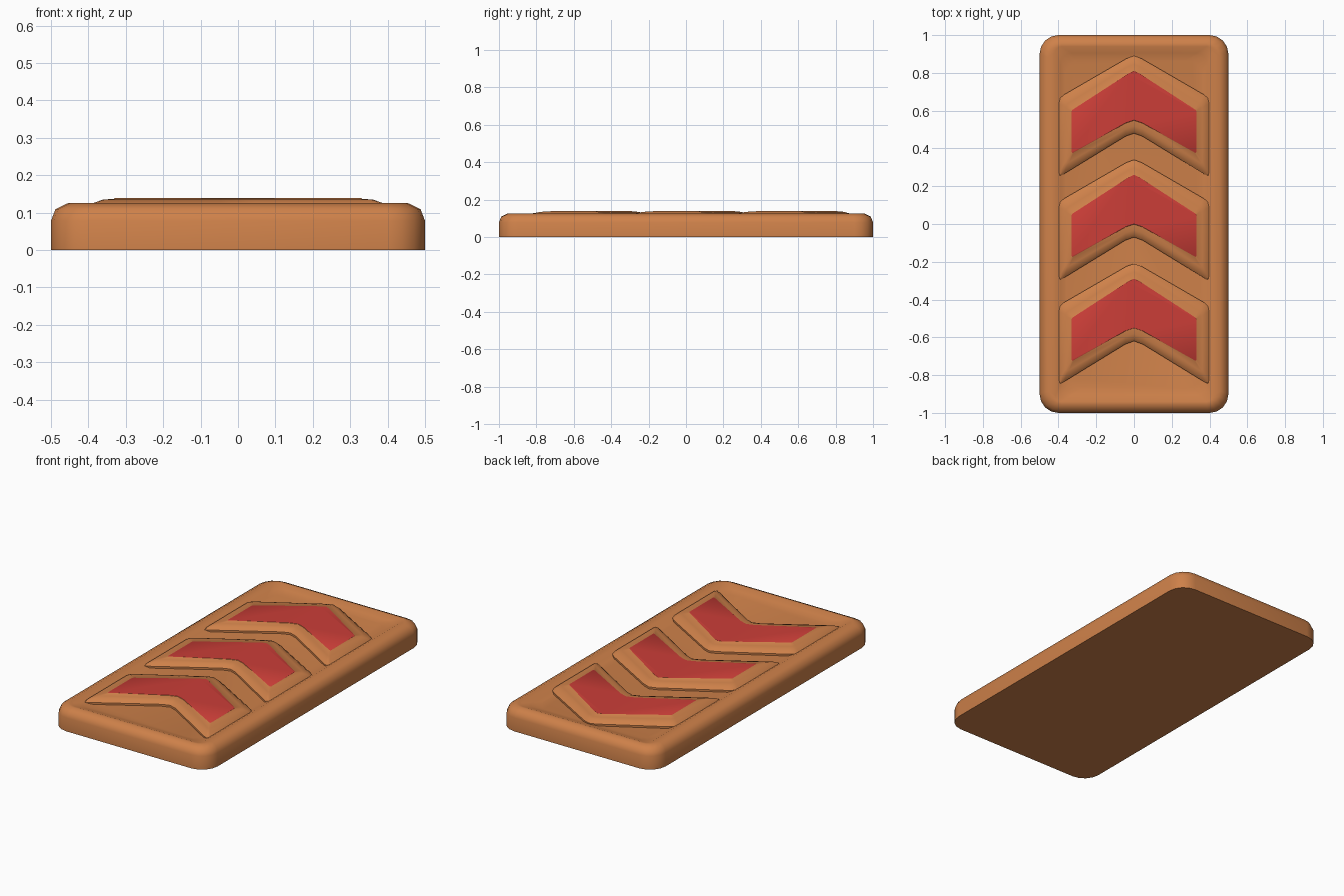
import bpy, bmesh, math

if "Cube" in bpy.data.objects:
    bpy.data.objects.remove(bpy.data.objects["Cube"])


def material(name, rgb):
    m = bpy.data.materials.new(name)
    m.diffuse_color = (*rgb, 1)
    m.use_nodes = True
    m.node_tree.nodes["Principled BSDF"].inputs["Base Color"].default_value = m.diffuse_color
    return m


orange = material("orange body", (0.62, 0.22, 0.068))
red = material("red panel", (0.60, 0.048, 0.039))


def loft(name, loops, location=(0, 0, 0), red_cap=False):
    """Skin a stack of closed loops and cap both ends."""
    bm = bmesh.new()
    rings = [[bm.verts.new(p) for p in loop] for loop in loops]
    n = len(rings[0])
    for a, b in zip(rings, rings[1:]):
        for i in range(n):
            j = (i + 1) % n
            bm.faces.new((a[i], a[j], b[j], b[i]))
    bm.faces.new(rings[0][::-1])
    cap = bm.faces.new(rings[-1])
    cap.material_index = 1 if red_cap else 0
    bmesh.ops.recalc_face_normals(bm, faces=bm.faces[:])
    me = bpy.data.meshes.new(name)
    bm.to_mesh(me)
    bm.free()
    me.materials.append(orange)
    me.materials.append(red)
    ob = bpy.data.objects.new(name, me)
    ob.location = location
    bpy.context.collection.objects.link(ob)
    bpy.ops.object.select_all(action='DESELECT')
    ob.select_set(True)
    bpy.context.view_layer.objects.active = ob
    bpy.ops.object.shade_smooth_by_angle(angle=math.radians(42))
    return ob


def rounded_rect(hx, hy, r, z, seg=4):
    pts = []
    for k, (sx, sy) in enumerate(((1, 1), (-1, 1), (-1, -1), (1, -1))):
        for s in range(seg + 1):
            a = math.pi / 2 * (k + s / seg)
            pts.append((sx * (hx - r) + r * math.cos(a),
                        sy * (hy - r) + r * math.sin(a), z))
    return pts


# base tray: rounded outside, raised rim, shallow sunken floor
loft("base_tray", [rounded_rect(*p) for p in (
    (0.50, 1.00, 0.10, 0.0),
    (0.50, 1.00, 0.10, 0.078),
    (0.488, 0.988, 0.095, 0.109),
    (0.455, 0.955, 0.07, 0.125),
    (0.415, 0.94, 0.03, 0.124),
    (0.39, 0.905, 0.06, 0.112),
    (0.365, 0.87, 0.09, 0.102))])

# right half of a chevron, from apex round to notch: outer edge and panel edge
OUTER = [(0, .89), (.04, .876), (.37, .685), (.39, .667), (.40, .64),
         (.40, .27), (.392, .254), (.375, .262), (.045, .464), (0, .48)]
INNER = [(0, .81), (.03, .796), (.322, .607), (.328, .602), (.33, .597),
         (.33, .382), (.328, .376), (.32, .379), (.045, .535), (0, .55)]


def chevron_loop(t, z):
    half = [(a[0] + (b[0] - a[0]) * t, a[1] + (b[1] - a[1]) * t)
            for a, b in zip(OUTER, INNER)]
    full = half + [(-x, y) for x, y in half[-2:0:-1]]
    return [(x, y, z) for x, y in full]


# three raised chevrons with red panels
for i in range(3):
    loft(f"chevron_{i + 1}", [chevron_loop(t, z) for t, z in (
        (0, 0.09), (0, 0.113), (0.2, 0.126), (0.55, 0.1345),
        (0.98, 0.137), (1, 0.1385))],
        location=(0, -0.55 * i, 0), red_cap=True)
